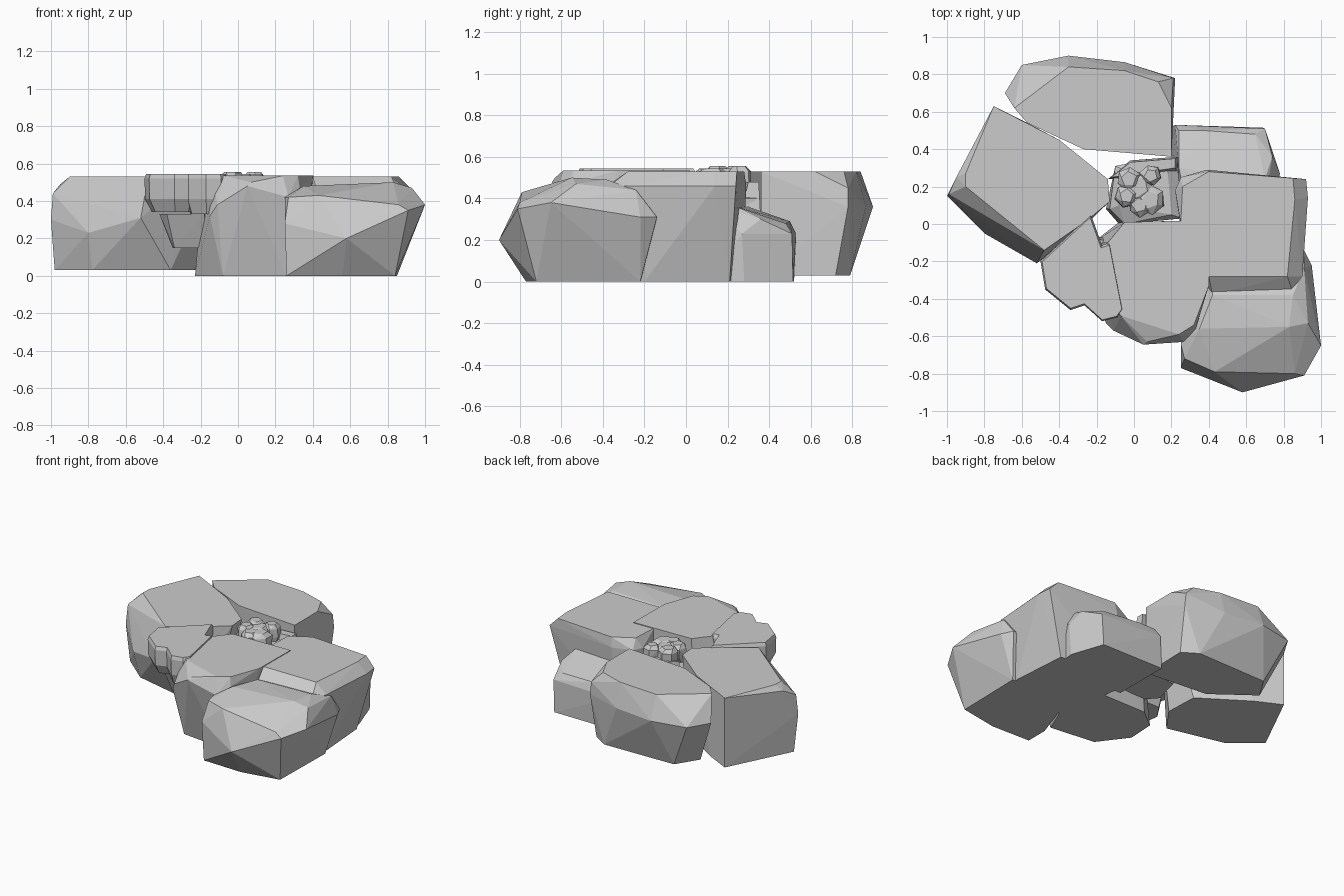
import bpy, bmesh, math, random
from mathutils import Vector

random.seed(4)


def hull(name, points):
    """Faceted boulder: convex hull of a few corner points."""
    bm = bmesh.new()
    for p in points:
        bm.verts.new(p)
    res = bmesh.ops.convex_hull(bm, input=bm.verts[:])
    junk = [g for g in set(res["geom_interior"] + res["geom_unused"])
            if isinstance(g, bmesh.types.BMVert) and g.is_valid]
    if junk:
        bmesh.ops.delete(bm, geom=junk, context='VERTS')
    bmesh.ops.dissolve_limit(bm, angle_limit=math.radians(1),
                             verts=bm.verts[:], edges=bm.edges[:])
    bmesh.ops.recalc_face_normals(bm, faces=bm.faces[:])
    me = bpy.data.meshes.new(name)
    bm.to_mesh(me)
    bm.free()
    ob = bpy.data.objects.new(name, me)
    bpy.context.collection.objects.link(ob)
    return ob


def rock(name, *rings, extra=()):
    """Boulder from level rings given as (z, [(x, y), ...])."""
    hull(name, [(x, y, z) for z, ring in rings for x, y in ring] + list(extra))


# Big left boulder, slightly raised base
rock("left_boulder",
     (0.53, [(-0.90, 0.27), (-0.75, 0.63), (-0.40, 0.45), (-0.14, 0.24),
             (-0.13, 0.12), (-0.25, 0.02), (-0.48, -0.14), (-0.90, 0.20)]),
     (0.03, [(-0.98, 0.17), (-0.75, 0.63), (-0.57, 0.54), (-0.24, 0.32),
             (-0.23, 0.08), (-0.36, -0.10), (-0.78, 0.0)]),
     extra=[(-1.0, 0.15, 0.30), (-0.99, 0.16, 0.44), (-0.95, 0.25, 0.49),
            (-0.80, -0.05, 0.23), (-0.52, -0.21, 0.31)])

# Back boulder with rounded outer side
rock("back_boulder",
     (0.53, [(-0.64, 0.62), (-0.35, 0.84), (-0.05, 0.82), (0.13, 0.76),
             (0.20, 0.62), (0.20, 0.36), (-0.27, 0.40), (-0.57, 0.54)]),
     (0.36, [(-0.69, 0.70), (-0.60, 0.85), (-0.35, 0.90), (-0.05, 0.865),
             (0.22, 0.78), (0.20, 0.36)]),
     (0.03, [(-0.55, 0.62), (-0.45, 0.78), (0.10, 0.79), (0.21, 0.72),
             (0.20, 0.37), (-0.27, 0.41)]),
     extra=[(0.21, 0.78, 0.45)])

# Low rock behind the right boulder
rock("low_back_rock",
     (0.0, [(0.20, 0.52), (0.69, 0.515), (0.77, 0.28), (0.75, 0.10), (0.20, 0.10)]),
     (0.23, [(0.22, 0.53), (0.70, 0.51), (0.78, 0.27)]),
     extra=[(0.24, 0.50, 0.29), (0.37, 0.50, 0.29), (0.65, 0.48, 0.28),
            (0.74, 0.36, 0.30), (0.24, 0.30, 0.36), (0.70, 0.24, 0.36),
            (0.28, 0.10, 0.38), (0.70, 0.10, 0.38)])

# Right boulder, bevelled on its front and back edges
rock("right_boulder",
     (0.53, [(0.26, 0.20), (0.40, 0.28), (0.85, 0.245), (0.86, 0.13),
             (0.82, -0.28), (0.40, -0.28), (0.25, 0.0)]),
     (0.46, [(0.22, 0.18), (0.25, 0.25), (0.39, 0.29), (0.92, 0.24),
             (0.93, 0.14), (0.90, -0.28), (0.85, -0.37), (0.42, -0.38)]),
     (0.0, [(0.24, 0.18), (0.38, 0.27), (0.80, 0.21), (0.83, -0.20),
            (0.80, -0.36), (0.30, -0.36)]))

# Front right boulder
rock("front_right_boulder",
     (0.0, [(0.26, -0.60), (0.26, -0.76), (0.56, -0.77), (0.84, -0.72),
            (0.85, -0.22), (0.40, -0.20)]),
     extra=[(0.58, -0.90, 0.20), (0.25, -0.77, 0.28), (0.27, -0.72, 0.42),
            (0.43, -0.79, 0.43), (0.86, -0.80, 0.38), (0.91, -0.81, 0.35),
            (1.00, -0.65, 0.38), (0.93, -0.53, 0.47), (0.83, -0.55, 0.50),
            (0.35, -0.56, 0.48), (0.25, -0.64, 0.42), (0.85, -0.38, 0.49),
            (0.42, -0.38, 0.48), (0.91, -0.24, 0.44), (0.91, -0.14, 0.31),
            (0.95, -0.22, 0.31), (0.40, -0.20, 0.40)])

# Front centre boulder
rock("front_boulder",
     (0.535, [(-0.14, -0.10), (-0.05, 0.01), (0.405, 0.02), (0.40, -0.33),
              (0.32, -0.54), (0.24, -0.59), (-0.07, -0.49), (-0.14, -0.40)]),
     (0.0, [(-0.23, -0.30), (-0.08, -0.50), (0.26, -0.54), (0.36, -0.30),
            (0.32, 0.01), (-0.08, 0.01), (-0.22, -0.10)]),
     extra=[(0.07, -0.63, 0.50), (0.05, -0.645, 0.48), (0.27, -0.63, 0.42),
            (-0.11, -0.57, 0.38), (-0.15, -0.53, 0.32), (0.33, -0.56, 0.47),
            (-0.20, -0.30, 0.32), (0.39, -0.36, 0.46)])

# Overhanging lobed slab wedged between the left and front boulders
lobes = {
    "slab_left_lobe": [(-0.23, 0.05), (-0.50, -0.20), (-0.475, -0.35),
                       (-0.34, -0.46), (-0.25, -0.43), (-0.14, -0.20)],
    "slab_right_lobe": [(-0.28, -0.15), (-0.27, -0.43), (-0.17, -0.52),
                        (-0.09, -0.50), (-0.06, -0.46), (-0.13, -0.10)],
}
for (name, outline), low in zip(lobes.items(), (0.34, 0.33)):
    mid = Vector((sum(p[0] for p in outline), sum(p[1] for p in outline))) / len(outline)
    rings = []
    for z, s in ((0.545, 0.95), (0.52, 1.0), (0.41, 0.98), (low, 0.78)):
        rings.append((z, [tuple(mid + (Vector(p) - mid) * s) for p in outline]))
    rock(name, *rings)

# Small rock supporting the slab
rock("slab_support_rock",
     (0.33, [(-0.42, -0.22), (-0.38, -0.32), (-0.18, -0.42), (-0.12, -0.10), (-0.30, -0.05)]),
     (0.15, [(-0.35, -0.18), (-0.34, -0.26), (-0.17, -0.34), (-0.12, -0.08), (-0.28, -0.08)]))

# Rocks lining the central hollow
rock("hollow_floor_rock",
     (0.40, [(-0.13, 0.08), (-0.10, 0.31), (0.0, 0.33), (0.23, 0.34), (0.26, 0.03), (-0.05, 0.0)]),
     (0.44, [(-0.08, 0.10), (-0.04, 0.28), (0.18, 0.28), (0.20, 0.05)]),
     (0.10, [(-0.15, 0.08), (-0.10, 0.28), (0.20, 0.32), (0.24, 0.03), (-0.08, 0.0)]))
rock("hollow_back_rock",
     (0.48, [(-0.12, 0.25), (-0.02, 0.33), (0.22, 0.35), (0.22, 0.30), (0.0, 0.29)]),
     (0.30, [(-0.14, 0.24), (-0.02, 0.34), (0.24, 0.36), (0.24, 0.26), (0.0, 0.24)]))

# Cluster of pebbles in the centre
pebbles = [(-0.04, 0.15, 0.065), (0.02, 0.20, 0.09), (0.09, 0.26, 0.06),
           (0.09, 0.13, 0.08), (-0.03, 0.24, 0.07), (0.03, 0.10, 0.065)]
for i, (x, y, r) in enumerate(pebbles):
    turn = random.random()
    pts = []
    for z, s, n in ((0.555, 0.65, 5), (0.53, 1.0, 6), (0.47, 1.0, 6), (0.42, 0.7, 5)):
        for k in range(n):
            a = turn + math.tau * k / n
            d = r * s * random.uniform(0.85, 1.05)
            pts.append((x + d * math.cos(a), y + d * math.sin(a), z - 0.012 * (i % 2)))
    hull(f"pebble_{i + 1}", pts)
